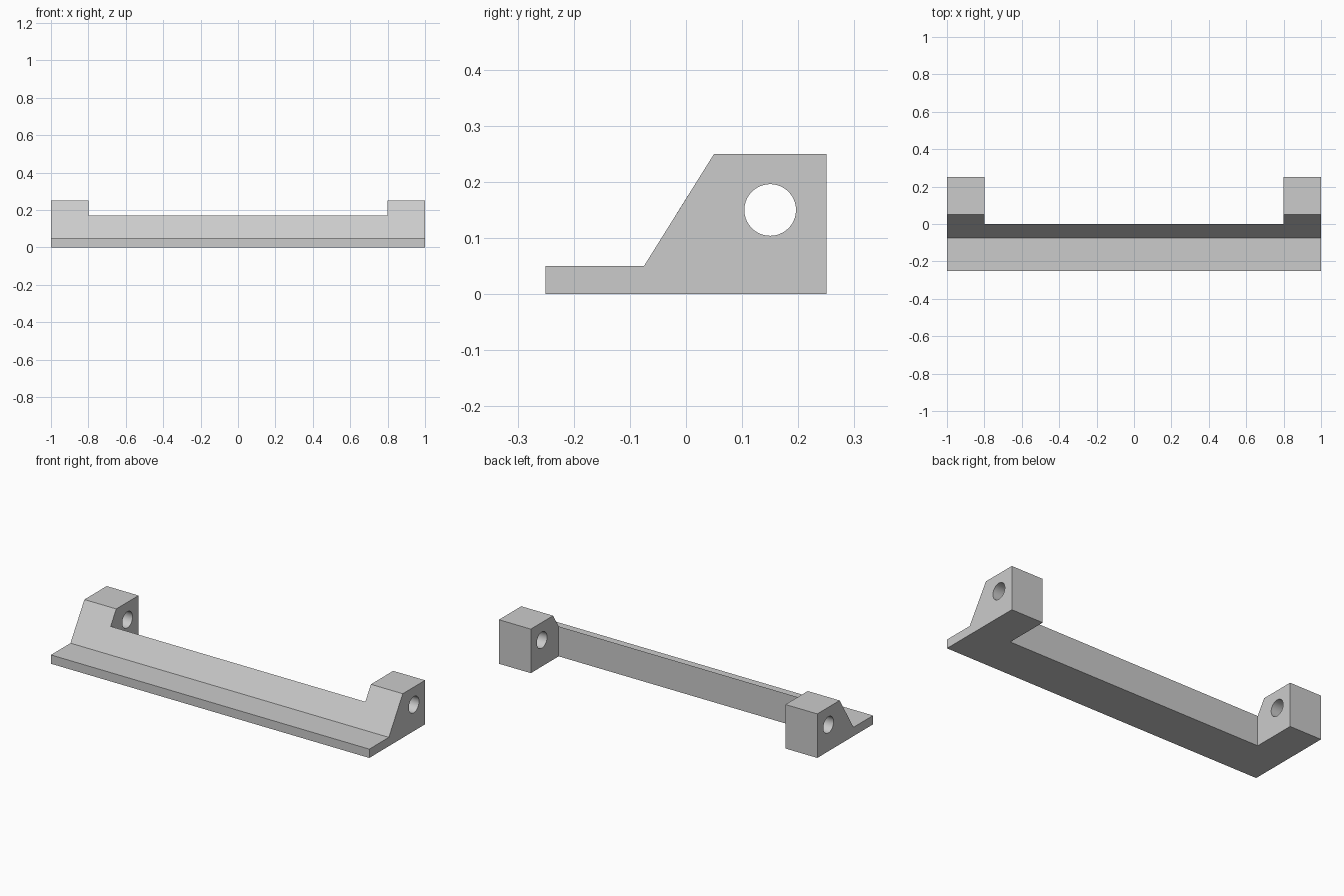
import bpy, bmesh, math
from mathutils import Matrix

if "Cube" in bpy.data.objects:
    bpy.data.objects.remove(bpy.data.objects["Cube"])

grey = bpy.data.materials.new("plain grey")
grey.diffuse_color = (0.6, 0.6, 0.6, 1)
grey.use_nodes = True
grey.node_tree.nodes["Principled BSDF"].inputs["Base Color"].default_value = grey.diffuse_color


def finish(name, bm):
    bmesh.ops.recalc_face_normals(bm, faces=bm.faces)
    mesh = bpy.data.meshes.new(name)
    bm.to_mesh(mesh)
    bm.free()
    ob = bpy.data.objects.new(name, mesh)
    bpy.context.collection.objects.link(ob)
    mesh.materials.append(grey)
    return ob


# Bracket: side profile (y, z) extruded along the full width
profile = [(-0.25, 0), (0.25, 0), (0.25, 0.25), (0.05, 0.25), (-0.075, 0.05), (-0.25, 0.05)]
bm = bmesh.new()
face = bm.faces.new([bm.verts.new((-1, y, z)) for y, z in profile])
ext = bmesh.ops.extrude_face_region(bm, geom=[face])
bmesh.ops.translate(bm, vec=(2, 0, 0), verts=[v for v in ext["geom"] if isinstance(v, bmesh.types.BMVert)])
bracket = finish("mounting_bracket", bm)

# Cutter for the open space between the two end blocks
bm = bmesh.new()
bmesh.ops.create_cube(bm, size=1, matrix=Matrix.Translation((0, 0.25, 0.15)) @ Matrix.Diagonal((1.6, 0.5, 0.6, 1)))
gap = finish("gap_cutter", bm)

# Cutter for the pin holes through both end blocks
bm = bmesh.new()
bmesh.ops.create_cone(bm, cap_ends=True, segments=64, radius1=0.046, radius2=0.046, depth=2.4,
                      matrix=Matrix.Translation((0, 0.15, 0.15)) @ Matrix.Rotation(math.pi / 2, 4, 'Y'))
pin = finish("pin_hole_cutter", bm)

# Cut the bracket, then drop the cutters
bpy.context.view_layer.objects.active = bracket
bracket.select_set(True)
for cutter in (gap, pin):
    cutter.hide_render = True
    mod = bracket.modifiers.new(cutter.name, 'BOOLEAN')
    mod.operation = 'DIFFERENCE'
    mod.solver = 'EXACT'
    mod.object = cutter
    bpy.ops.object.modifier_apply(modifier=mod.name)
    bpy.data.objects.remove(cutter)

# Smooth hole walls, crisp flat faces elsewhere
bpy.ops.object.shade_smooth_by_angle(angle=math.radians(30))
